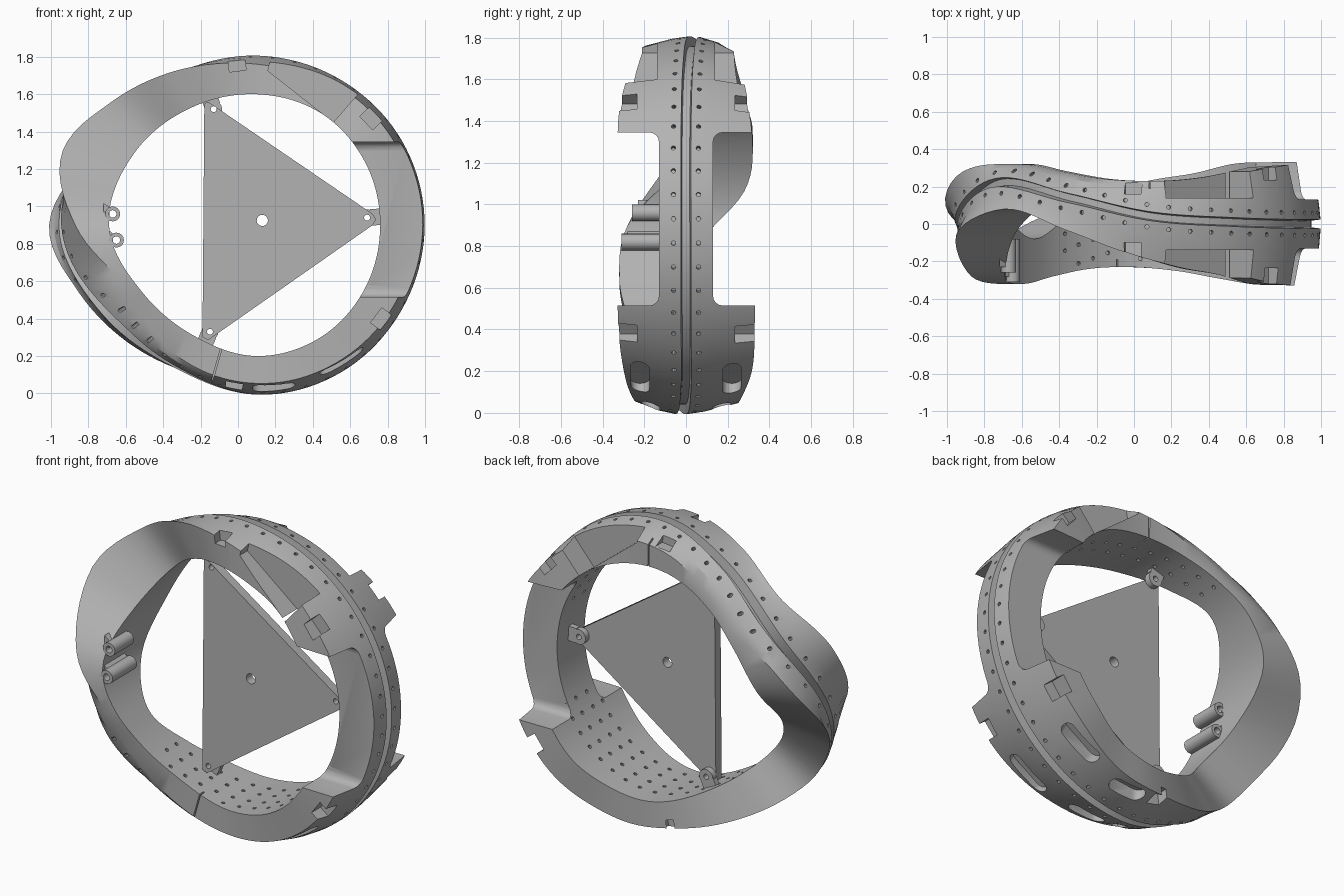
import bpy, bmesh, math
from mathutils import Vector, Matrix

if "Cube" in bpy.data.objects:
    bpy.data.objects.remove(bpy.data.objects["Cube"])

CX, CZ = 0.1, 0.9          # ring centre
gray = bpy.data.materials.new("plain gray")
gray.use_nodes = True
gray.diffuse_color = (0.45, 0.45, 0.45, 1)
gray.node_tree.nodes["Principled BSDF"].inputs["Base Color"].default_value = gray.diffuse_color


def smooth(obj):
    bpy.ops.object.select_all(action='DESELECT')
    obj.select_set(True)
    bpy.context.view_layer.objects.active = obj
    bpy.ops.object.shade_smooth_by_angle(angle=math.radians(30))


def finish(bm, name):
    bmesh.ops.recalc_face_normals(bm, faces=bm.faces)
    mesh = bpy.data.meshes.new(name)
    bm.to_mesh(mesh)
    bm.free()
    obj = bpy.data.objects.new(name, mesh)
    bpy.context.collection.objects.link(obj)
    mesh.materials.append(gray)
    smooth(obj)
    return obj


def sweep(sections, name):
    """Closed surface through a loop of closed cross-sections."""
    bm = bmesh.new()
    loops = [[bm.verts.new(point) for point in section] for section in sections]
    for a, b in zip(loops, loops[1:] + loops[:1]):
        for i in range(len(a)):
            bm.faces.new((a[i - 1], a[i], b[i], b[i - 1]))
    return finish(bm, name)


def prism(bm, outline, near, far):
    """Extrude an x-z outline along y."""
    a = [bm.verts.new((x, near, z)) for x, z in outline]
    b = [bm.verts.new((x, far, z)) for x, z in outline]
    faces = [bm.faces.new(a), bm.faces.new(b[::-1])]
    for i in range(len(a)):
        faces.append(bm.faces.new((a[i], a[i - 1], b[i - 1], b[i])))
    bmesh.ops.recalc_face_normals(bm, faces=faces)
    return faces[0]


def circle(x, z, radius, count=16):
    angles = [math.tau * k / count for k in range(count)]
    return [(x + radius * math.cos(a), z + radius * math.sin(a)) for a in angles]


def polar(t, r, y):
    a = math.radians(t)
    return Vector((CX + r * math.cos(a), y, CZ + r * math.sin(a)))


def radial(t, r, y):
    """Frame with local z pointing outward and local y along the axis."""
    return Matrix.Translation(polar(t, r, y)) @ Matrix.Rotation(math.radians(90 - t), 4, 'Y')


def hole(bm, t, r, y, radius=0.011, depth=0.05, stretch=0, sides=10):
    verts = bmesh.ops.create_cone(bm, cap_ends=True, segments=sides, radius1=radius,
                                  radius2=radius, depth=depth)["verts"]
    for v in verts:
        v.co.x += math.copysign(stretch, v.co.x)
    bmesh.ops.transform(bm, matrix=radial(t, r, y), verts=verts)


def block(bm, t, r, y, size):
    verts = bmesh.ops.create_cube(bm, size=1)["verts"]
    bmesh.ops.transform(bm, matrix=radial(t, r, y) @ Matrix.Diagonal((*size, 1)), verts=verts)


def cut(obj, bm):
    cutter = finish(bm, "cutter")
    cutter.hide_render = True
    mod = obj.modifiers.new("cut", 'BOOLEAN')
    mod.operation, mod.solver, mod.object = 'DIFFERENCE', 'EXACT', cutter
    bpy.context.view_layer.objects.active = obj
    bpy.ops.object.modifier_apply(modifier=mod.name)
    bpy.data.objects.remove(cutter)
    smooth(obj)


# Ring shape in hundredths, sampled at even angles around the loop
FRONT_Y = [-33, -33, -32, -27, -23, -15, -3, 8, -4, -28, -32, -28, -24, -23, -25, -29, -32, -33]
FRONT_R = [86, 86, 86, 86, 85, 88, 94, 102, 111, 97, 80, 79, 82, 84, 85, 85, 85, 85]
MID_Y = [0, 0, 1, 4, 14, 22, 0, -22, -14, -3, 0, 0]
MID_R = [90, 90, 90, 91, 92, 99, 105, 95, 88, 91, 91, 90]
INNER_R = [66, 67, 69, 70, 72, 76, 79, 71, 68, 70, 69, 67]


def sample(values, t):
    """Smooth curve through evenly spaced values."""
    n = len(values)
    i, u = divmod((t % 360) * n / 360, 1)
    p, q, r, s = (values[(int(i) + k) % n] for k in (-1, 0, 1, 2))
    bend = r - p + u * (2 * p - 5 * q + 4 * r - s + u * (3 * (q - r) + s - p))
    return (q + u * bend / 2) / 100


def rim(t, side):
    """Edge of the ring; the back is the front turned half over a tilted axis."""
    if side < 0:
        return sample(FRONT_Y, t), sample(FRONT_R, t)
    return -sample(FRONT_Y, 348 - t), sample(FRONT_R, 340 - t)


def shoulder(t, side, reach):
    """Point on the outer band at a distance from the groove."""
    y, r = sample(MID_Y, t), sample(MID_R, t)
    edge_y, edge_r = rim(t, side)
    width = abs(edge_y - y)
    reach = min(reach, width * 0.8)
    return y + side * reach, r + (edge_r - r) * 0.7 * reach / width


def half_section(t, side):
    y, r = sample(MID_Y, t), sample(MID_R, t)
    edge = rim(t, side)
    profile = [(edge[0], sample(INNER_R, t)), edge, shoulder(t, side, 0.11),
               shoulder(t, side, 0.024), (y + side * 0.018, r - 0.05)]
    return [polar(t, radius, depth) for depth, radius in profile]


ring = sweep([half_section(t, -1) + half_section(t, 1)[::-1] for t in range(0, 360, 3)],
             "ring_body")

# Narrow waist with filleted corners, and flat floor pockets near the top
bm = bmesh.new()
low, high = 0.515, 1.345
for s in (-1, 1):
    waist = [(0.3, 0.4), (0.59, 0.44), (0.65, low), (1.3, low), (1.3, high), (0.3, high)]
    pocket = [(0.16, 1.725), (0.51, 1.45), (0.64, 1.6), (0.6, 1.9), (0.2, 1.9)]
    floor = prism(bm, waist, s * 0.13, s * 0.6)
    corners = [e for e in floor.edges if abs(e.verts[0].co.x - e.verts[1].co.x) > 0.01]
    bmesh.ops.bevel(bm, geom=corners, offset=0.045, segments=4, profile=0.5, affect='EDGES')
    prism(bm, pocket, s * 0.14, s * 0.6)
cut(ring, bm)

# Square pockets, long slots and hairline seams in the wings
bm = bmesh.new()
for s in (-1, 1):
    for t in (43, -37):
        block(bm, t, 0.84, s * 0.3, (0.1, 0.13, 0.08))
    for t, r, shift in ((97, 0.88, 0.03), (262, 0.85, 0)):
        block(bm, t, r, shift + s * 0.17, (0.09, 0.08, 0.1))
    for t in (91, 254):
        block(bm, t, 0.75, s * 0.25, (0.008, 0.12, 0.24))
    for t, y, length in ((-58, 0.22, 0.09), (-84, 0.17, 0.07)):
        hole(bm, t, 0.87, s * y, 0.045, 0.12, length, 20)
cut(ring, bm)

# Fastener holes along the band and on the inside
bm = bmesh.new()
for k in range(48):
    t = k * 7.5 + 2
    for s in (-1, 1):
        y, r = shoulder(t, s, 0.06)
        hole(bm, t, r, y)
        for w in (0.05, 0.14):
            y = sample(MID_Y, t) + s * w
            lower = 225 < t < 335 and rim(t, -1)[0] + 0.03 < y < rim(t, 1)[0] - 0.03
            if lower or (w < 0.1 and 20 < t < 130):
                hole(bm, t, sample(INNER_R, t), y, depth=0.04)
cut(ring, bm)


# Tubes running front to back
def tube(name, x, z, near, far, outer, inner):
    wide, bore = circle(x, z, outer), circle(x, z, inner)
    sweep([[(a, near, b), (a, far, b), (c, far, d), (c, near, d)]
           for (a, b), (c, d) in zip(wide, bore)], name)


# Triangular plate with a centre hole and corner holes
corners = [(-0.13, 1.52), (0.69, 0.94), (-0.15, 0.33)]
bm = bmesh.new()
prism(bm, [(-0.18, 1.55), (-0.16, 1.56), (0.72, 0.96), (0.74, 0.93), (0.72, 0.9),
           (-0.16, 0.285), (-0.19, 0.3)], -0.065, -0.01)
plate = finish(bm, "triangle_plate")
bm = bmesh.new()
for x, z in corners:
    prism(bm, circle(x, z, 0.016), -0.1, 0.1)
prism(bm, circle(0.13, 0.925, 0.03), -0.1, 0.1)
cut(plate, bm)

# Lugs that hold the plate to the ring
for i, (x, z) in enumerate(corners):
    tube(f"lug_eye_{i}", x, z, -0.01, 0.025, 0.045, 0.016)
    out = Vector((x - CX, z - CZ))
    t, start = math.degrees(math.atan2(out.y, out.x)), out.length + 0.02
    wall = sample(INNER_R, t) + 0.03
    bm = bmesh.new()
    block(bm, t, (start + wall) / 2, 0.008, (0.088, 0.034, wall - start))
    finish(bm, f"lug_foot_{i}")

# Twin bosses on the right inner wall
for name, x, z, near in (("upper_boss", -0.67, 0.96, -0.26), ("lower_boss", -0.65, 0.82, -0.31)):
    tube(name, x, z, near, -0.08, 0.04, 0.02)
    bm = bmesh.new()
    prism(bm, [(x + a, z + b) for a, b in ((-0.05, -0.06), (-0.018, -0.035),
                                           (-0.018, 0.035), (-0.05, 0.06))], near + 0.03, -0.09)
    finish(bm, name + "_foot")
